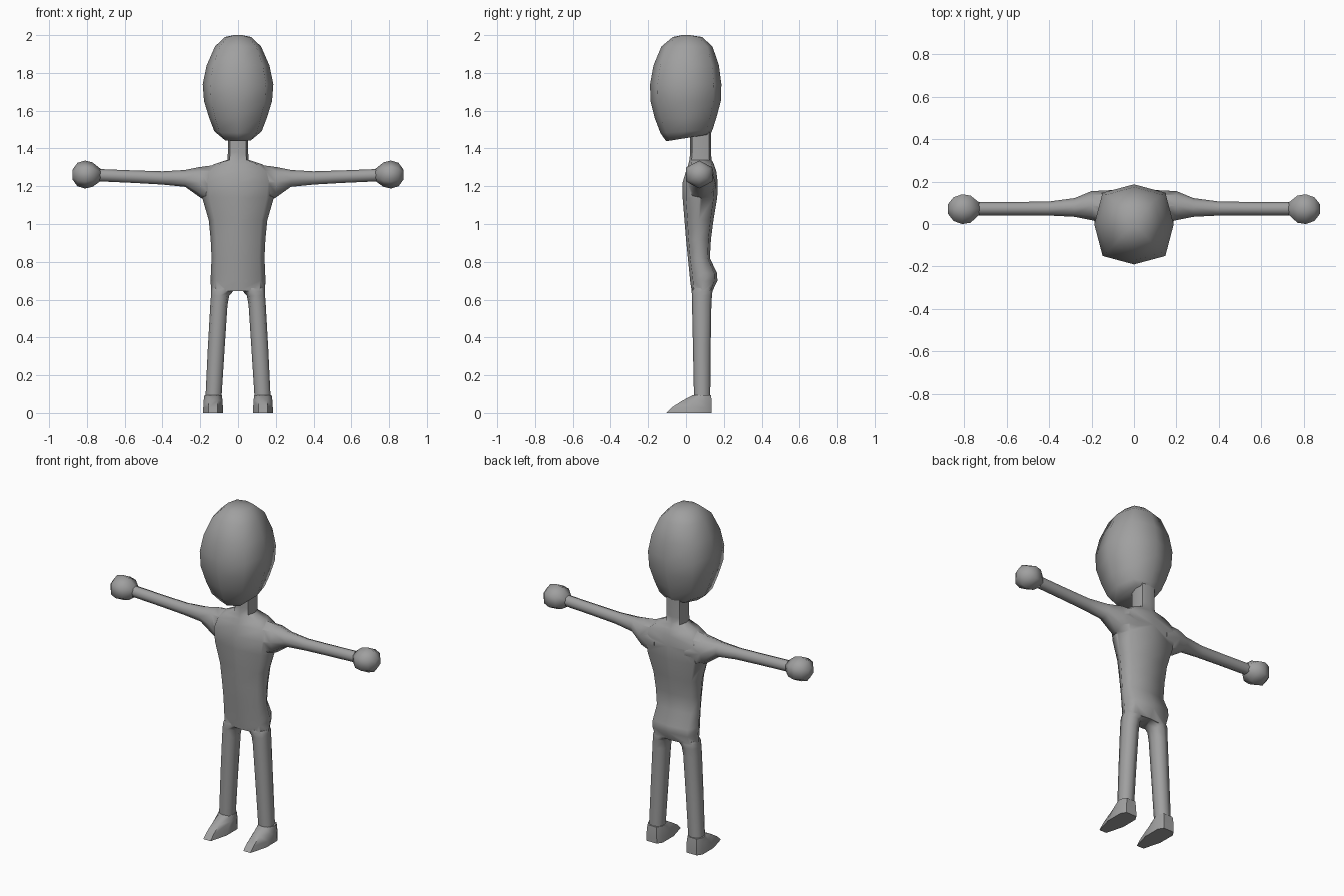
import bpy, bmesh, math

if "Cube" in bpy.data.objects:
    bpy.data.objects.remove(bpy.data.objects["Cube"])

grey = bpy.data.materials.new("plain_grey")
grey.diffuse_color = (0.35, 0.35, 0.35, 1)
grey.use_nodes = True
grey.node_tree.nodes["Principled BSDF"].inputs["Base Color"].default_value = grey.diffuse_color


def ring(n, k, u0, u1, v0, v1):
    """Closed outline in a box; k is how far diagonal points reach (8 sides)."""
    pts = []
    for i in range(n):
        a = math.tau * i / n + (math.pi / 2 if n == 6 else 0)
        c, s = math.cos(a), math.sin(a)
        if n == 8 and i % 2:
            c, s = math.copysign(k, c), math.copysign(k, s)
        pts.append(((u0 + u1) / 2 + c * (u1 - u0) / 2, (v0 + v1) / 2 + s * (v1 - v0) / 2))
    return pts


def finish(name, bm, angle=60):
    bmesh.ops.recalc_face_normals(bm, faces=bm.faces)
    me = bpy.data.meshes.new(name)
    bm.to_mesh(me)
    bm.free()
    me.materials.append(grey)
    ob = bpy.data.objects.new(name, me)
    bpy.context.collection.objects.link(ob)
    smooth(ob, angle)
    return ob


def smooth(ob, angle):
    bpy.ops.object.select_all(action='DESELECT')
    ob.select_set(True)
    bpy.context.view_layer.objects.active = ob
    bpy.ops.object.shade_smooth_by_angle(angle=math.radians(angle))


def skin(bm, rings):
    """Join successive outlines and cap both ends."""
    loops = [[bm.verts.new(p) for p in r] for r in rings]
    n = len(loops[0])
    for a, b in zip(loops, loops[1:]):
        for i in range(n):
            bm.faces.new((a[i], a[(i + 1) % n], b[(i + 1) % n], b[i]))
    bm.faces.new(loops[0])
    bm.faces.new(loops[-1])


def loft(name, sections, axis='z', n=8, k=0.75, side=1, angle=60):
    """Sections are (position, u0, u1, v0, v1); u,v = x,y for z and y,z for x."""
    rings = []
    for t, *box in sections:
        pts = ring(n, k, *box)
        rings.append([(side * u, v, t) if axis == 'z' else (side * t, u, v) for u, v in pts])
    bm = bmesh.new()
    skin(bm, rings)
    return finish(name, bm, angle)


def sym(rows):
    return [(z, -w, w, y0, y1) for z, w, y0, y1 in rows]


# Head: tall egg with the underside rising towards the nape
head = loft("head", sym([
    (1.455, .085, -.105, .13), (1.49, .125, -.135, .14), (1.56, .152, -.165, .16),
    (1.65, .18, -.188, .184), (1.74, .187, -.19, .187), (1.84, .166, -.172, .174),
    (1.94, .122, -.13, .14), (1.99, .07, -.07, .085), (2.0, .02, -.02, .02)]), k=.79)
for v in head.data.vertices:
    if v.co.z < 1.5:
        v.co.z += .16 * v.co.y * (1 if v.co.z < 1.47 else .4)

# Torso with neck
body = loft("body", sym([
    (.645, .143, .03, .14), (.70, .145, .022, .166), (.74, .144, .018, .164),
    (.82, .14, .01, .126), (.92, .145, 0, .132), (1.02, .155, -.008, .145),
    (1.14, .19, -.018, .165), (1.22, .20, -.018, .168), (1.28, .18, 0, .16),
    (1.315, .13, .012, .148), (1.34, .055, .018, .135), (1.38, .054, .022, .132),
    (1.50, .054, .022, .132)]), k=.8)

limbs = []
for side, tag in ((1, "left"), (-1, "right")):
    # Arm flaring into the shoulder
    limbs.append(loft(tag + "_arm", [
        (.10, -.005, .16, 1.09, 1.315), (.20, .018, .155, 1.14, 1.302),
        (.28, .034, .122, 1.197, 1.286), (.40, .040, .106, 1.209, 1.279),
        (.56, .041, .104, 1.218, 1.284), (.76, .041, .104, 1.227, 1.292)],
        'x', side=side, k=.72))
    # Leg, splayed slightly outward
    limbs.append(loft(tag + "_leg", [
        (.09, .087, .172, .042, .128), (.34, .071, .160, .037, .130),
        (.57, .056, .147, .032, .134), (.62, .047, .1435, .031, .137),
        (.645, .025, .143, .030, .140), (.66, .01, .14, .034, .136)], side=side, k=.76))
    # Hand: faceted ball
    loft(tag + "_hand", [
        (.728, .04, .105, 1.227, 1.292), (.77, -.004, .144, 1.197, 1.326),
        (.81, -.011, .151, 1.188, 1.336), (.85, .006, .134, 1.20, 1.324),
        (.876, .045, .097, 1.235, 1.288)], 'x', n=6, side=side)
    # Foot: flat sole, wedge toe
    bm = bmesh.new()
    rows = []
    for z, w, toe, heel in ((0, .053, -.105, .136), (.03, .052, -.075, .136),
                            (.065, .05, -.02, .135), (.095, .046, .036, .132)):
        mid = toe + (heel - toe) * .45
        rows.append([(side * (.132 + f * w), y, z) for f, y in (
            (-.65, heel), (.65, heel), (1, heel - .03), (1, mid),
            (.45, toe), (-.45, toe), (-1, mid), (-1, heel - .03))])
    skin(bm, rows)
    finish(tag + "_foot", bm, 50)

# Merge limbs into one body skin
bpy.context.view_layer.objects.active = body
for limb in limbs:
    m = body.modifiers.new("join", 'BOOLEAN')
    m.operation, m.solver, m.object = 'UNION', 'EXACT', limb
    bpy.context.view_layer.objects.active = body
    bpy.ops.object.modifier_apply(modifier=m.name)
    bpy.data.objects.remove(limb)
smooth(body, 60)
